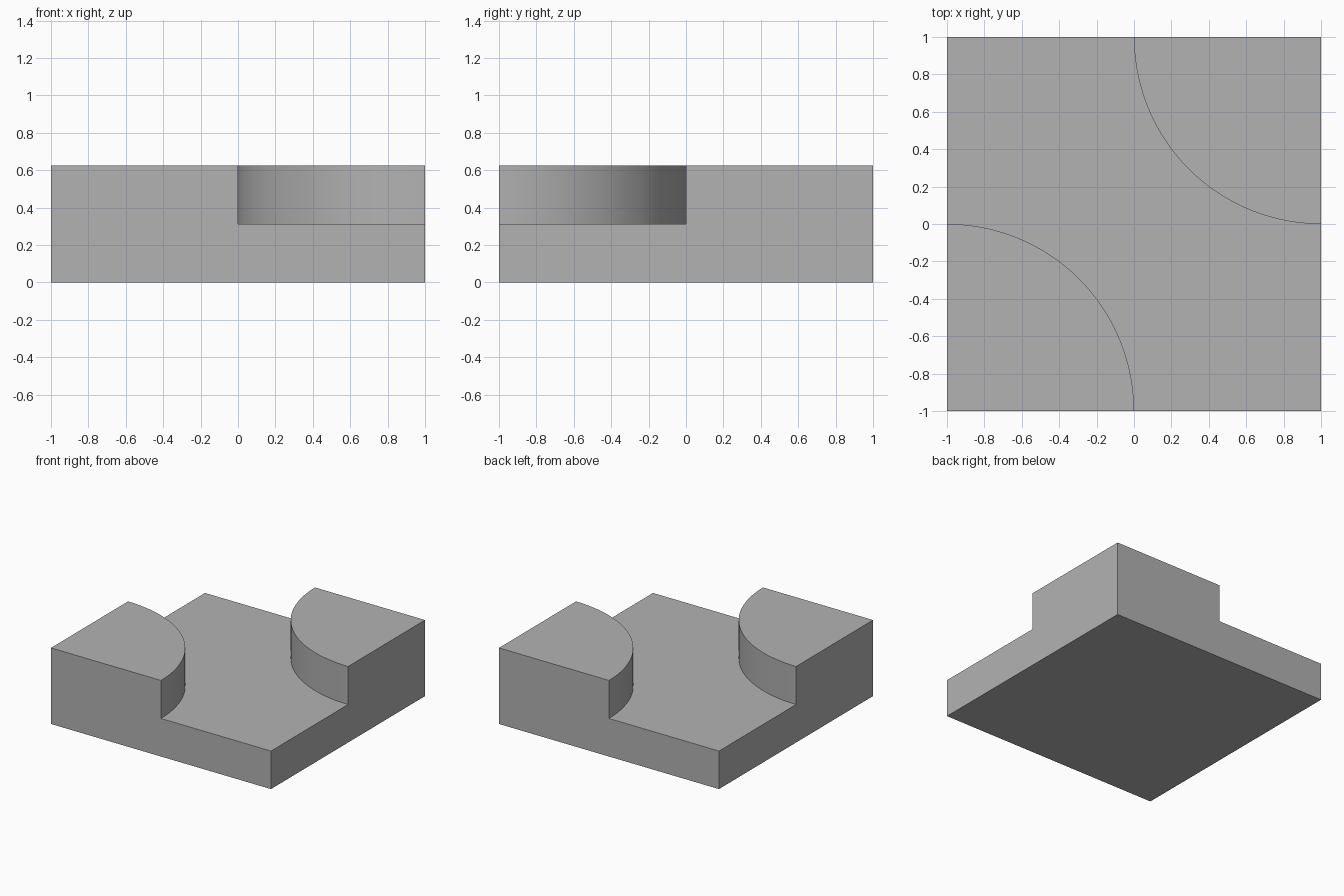
import bpy
import bmesh
from math import cos, sin, pi, radians
from mathutils import Vector

cube = bpy.data.objects.get("Cube")
if cube:
    bpy.data.objects.remove(cube, do_unlink=True)

BASE_HEIGHT = 0.3125   # floor of the sunken path
FULL_HEIGHT = 0.625    # top of the raised corners
SEGMENTS = 48          # per quarter circle

grey = bpy.data.materials.new("plain_grey")
grey.use_nodes = True
colour = (0.448, 0.448, 0.448, 1)
grey.diffuse_color = colour
grey.node_tree.nodes["Principled BSDF"].inputs["Base Color"].default_value = colour

bm = bmesh.new()


def quarter_arc(side):
    """Unit quarter circle around the corner (side, side)."""
    angles = [pi / 2 * i / SEGMENTS for i in range(SEGMENTS + 1)]
    return [bm.verts.new((side - side * cos(a), side - side * sin(a), 0))
            for a in angles]


def raise_faces(faces, height, keep):
    """Extrude faces straight up and return the new top faces."""
    made = bmesh.ops.extrude_face_region(bm, geom=faces, use_keep_orig=keep)["geom"]
    verts = [g for g in made if isinstance(g, bmesh.types.BMVert)]
    bmesh.ops.translate(bm, verts=verts, vec=(0, 0, height))
    return [g for g in made if isinstance(g, bmesh.types.BMFace)]


# Plan outline: two quarter-disc corners and the curved path between them
front_arc, back_arc = quarter_arc(-1), quarter_arc(1)
corners = {p: bm.verts.new((*p, 0)) for p in ((-1, -1), (1, -1), (1, 1), (-1, 1))}
plan = [
    bm.faces.new([corners[-1, -1]] + front_arc),
    bm.faces.new([corners[1, 1]] + back_arc),
    bm.faces.new([corners[1, -1]] + back_arc[::-1] + [corners[-1, 1]] + front_arc[::-1]),
]

# Slab, then the two raised corners
slab_top = raise_faces(plan, BASE_HEIGHT, True)
pads = [f for f in slab_top
        if any((v.co.xy - Vector((s, s))).length < 1e-4 for v in f.verts for s in (-1, 1))]
raised = raise_faces(pads, FULL_HEIGHT - BASE_HEIGHT, False)
leftover = [f for f in pads if f.is_valid and f not in raised]
if leftover:
    bmesh.ops.delete(bm, geom=leftover, context="FACES_ONLY")

# Merge flush faces and finish
bmesh.ops.dissolve_limit(bm, angle_limit=radians(0.1), verts=bm.verts[:], edges=bm.edges[:])
bmesh.ops.recalc_face_normals(bm, faces=bm.faces[:])
mesh = bpy.data.meshes.new("path_tile")
bm.to_mesh(mesh)
bm.free()
mesh.materials.append(grey)

tile = bpy.data.objects.new("path_tile", mesh)
bpy.context.collection.objects.link(tile)
bpy.context.view_layer.objects.active = tile
tile.select_set(True)
bpy.ops.object.shade_smooth_by_angle(angle=radians(30))
